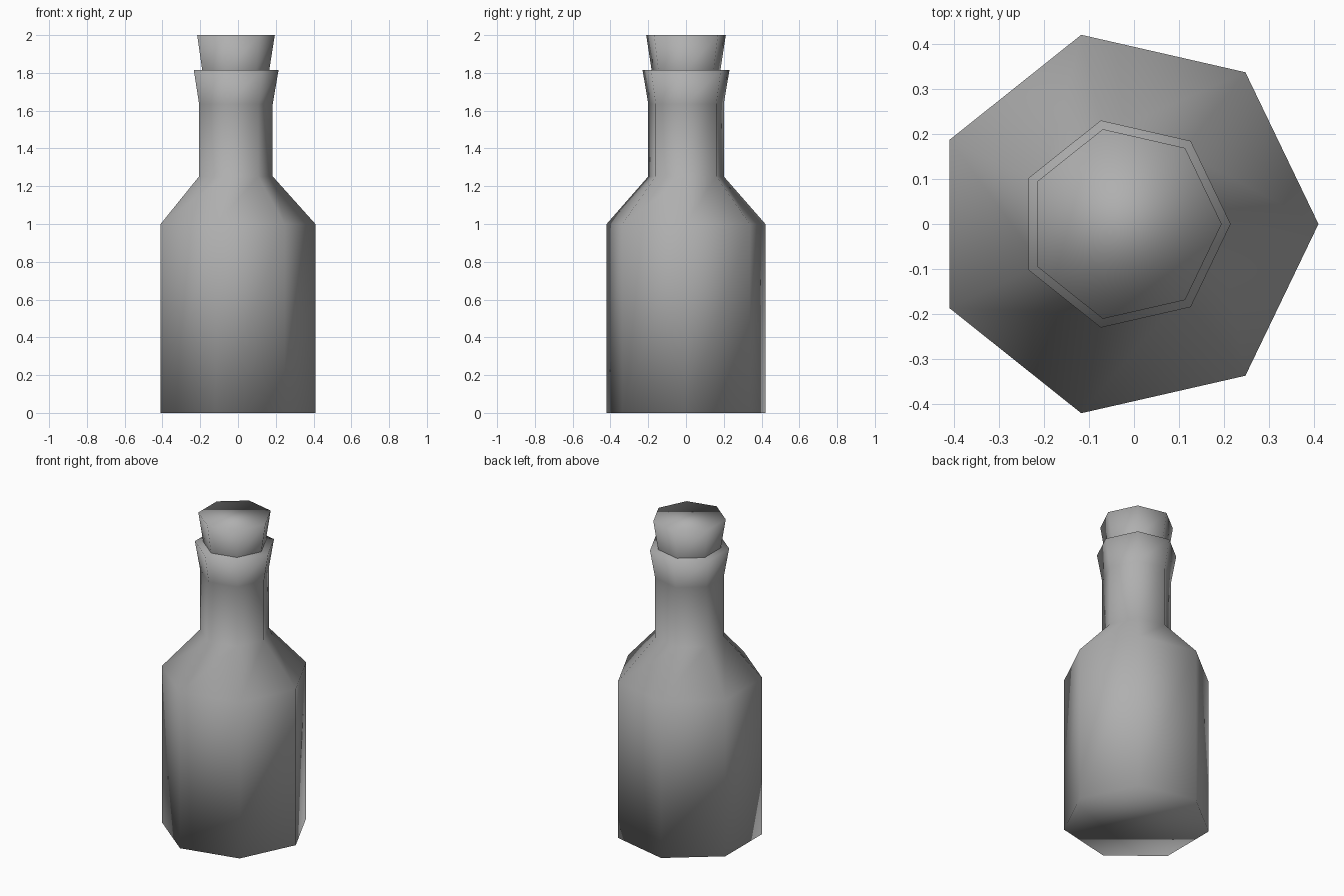
import bpy, bmesh
from math import cos, sin, tau

if "Cube" in bpy.data.objects:
    bpy.data.objects.remove(bpy.data.objects["Cube"])

SIDES = 7
CX = -0.0213  # axis offset so the heptagon's bounds are centred on x

grey = bpy.data.materials.new("dark_grey")
grey.diffuse_color = (0.43, 0.43, 0.43, 1)
grey.use_nodes = True
grey.node_tree.nodes["Principled BSDF"].inputs["Base Color"].default_value = grey.diffuse_color


def lathe(name, profile, bottom=True):
    """Seven-sided smooth-shaded solid from (radius, z) rings, bottom to top."""
    bm = bmesh.new()
    rings = [[bm.verts.new((CX + r * cos(tau * i / SIDES), r * sin(tau * i / SIDES), z))
              for i in range(SIDES)] for r, z in profile]
    for lo, hi in zip(rings, rings[1:]):
        for i in range(SIDES):
            j = (i + 1) % SIDES
            bm.faces.new((lo[i], lo[j], hi[j], hi[i]))
    if bottom:
        bm.faces.new(rings[0][::-1])
    bm.faces.new(rings[-1])
    for f in bm.faces:
        f.smooth = True
    mesh = bpy.data.meshes.new(name)
    bm.to_mesh(mesh)
    bm.free()
    mesh.materials.append(grey)
    obj = bpy.data.objects.new(name, mesh)
    bpy.context.collection.objects.link(obj)
    return obj


# Bottle: straight body, sloping shoulder, neck, flared lip
lathe("bottle", [(0.431, 0), (0.431, 1.0), (0.205, 1.252), (0.205, 1.635), (0.236, 1.815)])

# Cork: tapered plug seated into the lip, its hidden underside left open
lathe("cork", [(0.186, 1.81), (0.216, 2.0)], bottom=False)
